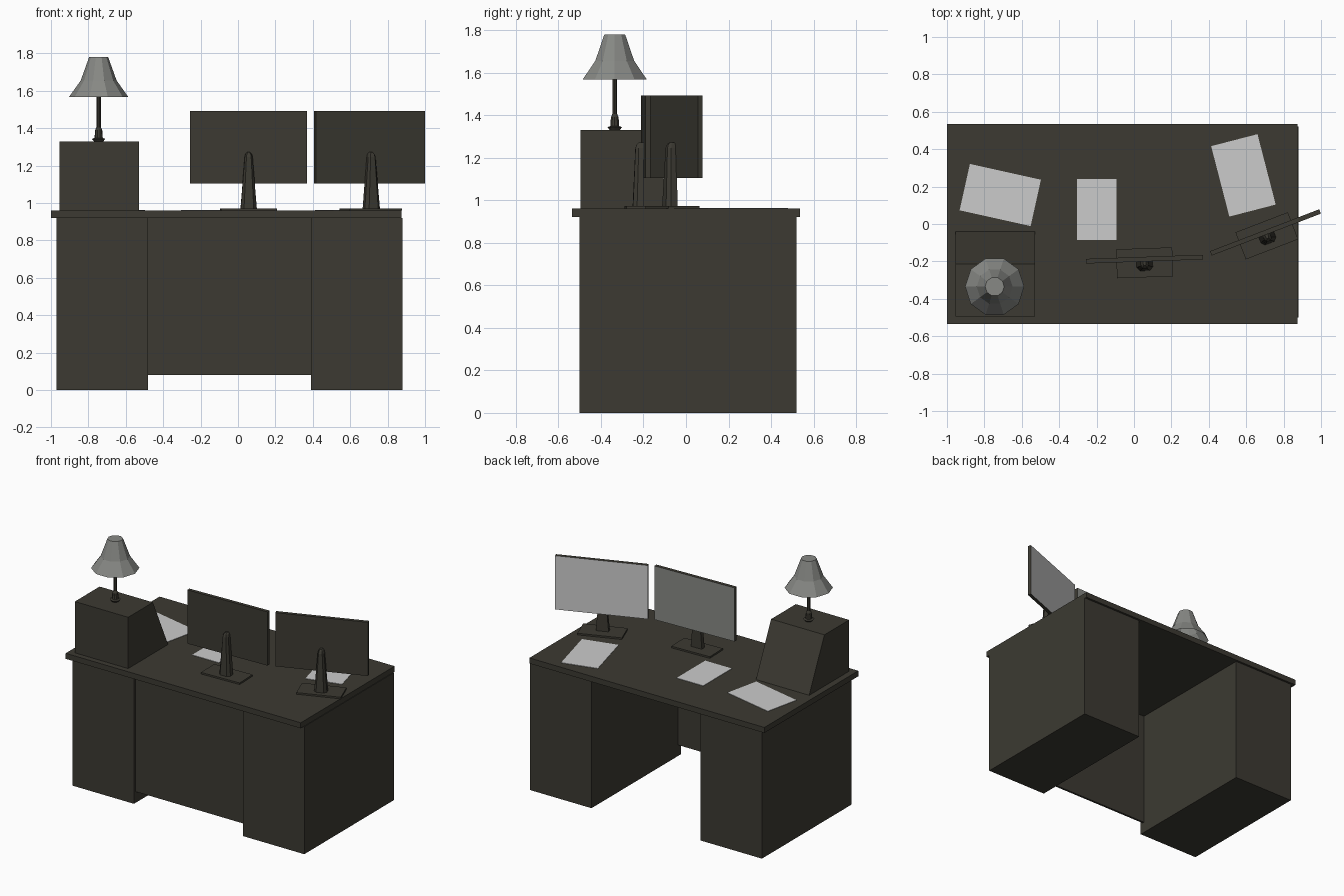
import bpy, bmesh, math
from mathutils import Matrix

if "Cube" in bpy.data.objects:
    bpy.data.objects.remove(bpy.data.objects["Cube"])


def material(name, rgb):
    m = bpy.data.materials.new(name)
    m.diffuse_color = (*rgb, 1)
    m.use_nodes = True
    m.node_tree.nodes["Principled BSDF"].inputs["Base Color"].default_value = m.diffuse_color
    return m


DARK = material("dark_brown", (0.045, 0.042, 0.032))
WHITE = material("paper_white", (0.60, 0.60, 0.60))
GREY = material("shade_grey", (0.245, 0.25, 0.235))


def loft(name, rings, mat, cap_bottom=True, place=None):
    """Skin a stack of equal-length point rings, each listed anticlockwise."""
    bm = bmesh.new()
    vs = [[bm.verts.new(p) for p in r] for r in rings]
    n = len(vs[0])
    for a, b in zip(vs, vs[1:]):
        for i in range(n):
            j = (i + 1) % n
            bm.faces.new((a[i], a[j], b[j], b[i]))
    if cap_bottom:
        bm.faces.new(vs[0][::-1])
    bm.faces.new(vs[-1])
    if place:
        bm.transform(place)
    me = bpy.data.meshes.new(name)
    bm.to_mesh(me)
    bm.free()
    me.materials.append(mat)
    ob = bpy.data.objects.new(name, me)
    bpy.context.collection.objects.link(ob)
    return ob


def rect(x0, x1, y0, y1, z):
    return [(x0, y0, z), (x1, y0, z), (x1, y1, z), (x0, y1, z)]


def box(name, x0, x1, y0, y1, z0, z1, mat=DARK, place=None):
    return loft(name, [rect(x0, x1, y0, y1, z0), rect(x0, x1, y0, y1, z1)], mat, place=place)


def lathe(name, profile, sides, cx, cy, mat, cap_bottom=True):
    rings = [[(cx + r * math.cos(2 * math.pi * i / sides),
               cy + r * math.sin(2 * math.pi * i / sides), z) for i in range(sides)]
             for r, z in profile]
    return loft(name, rings, mat, cap_bottom)


def at(x, y, angle):
    return Matrix.Translation((x, y, 0)) @ Matrix.Rotation(math.radians(angle), 4, 'Z')


# Desk
TOP = 0.96
box("desk_top", -1.0, 0.875, -0.535, 0.535, 0.92, TOP)
box("left_pedestal", -0.97, -0.48, -0.50, 0.52, 0, 0.92)
box("right_pedestal", 0.39, 0.879, -0.50, 0.52, 0, 0.92)
box("modesty_panel", -0.48, 0.39, -0.48, -0.465, 0.08, 0.92)

# Sloped cabinet in the corner
loft("sloped_cabinet", [rect(-0.955, -0.53, -0.495, -0.04, TOP),
                        rect(-0.955, -0.53, -0.495, -0.213, 1.33)], DARK)

# Table lamp
LX, LY = -0.745, -0.335
lathe("lamp_stand", [(0.025, 1.33), (0.036, 1.343), (0.022, 1.348), (0.019, 1.39),
                     (0.012, 1.405), (0.012, 1.60)], 10, LX, LY, DARK)
lathe("lamp_shade", [(0.158, 1.568), (0.096, 1.655), (0.051, 1.78)], 10, LX, LY, GREY,
      cap_bottom=False)


# Monitors: local +y is the viewing side
def monitor(name, x, y, angle, screen_mat):
    p = at(x, y, angle)
    case = box(name + "_case", -0.3125, 0.3125, -0.0125, 0.0125, 1.105, 1.492, place=p)
    case.data.materials.append(screen_mat)
    facing = p.to_3x3().col[1]
    for f in case.data.polygons:
        if f.normal.dot(facing) > 0.9:
            f.material_index = 1
    box(name + "_foot", -0.15, 0.15, -0.097, 0.058, TOP, 0.972, place=p)
    # tapered neck with a rounded tip: half width, rear depth, height
    rings = []
    for w, b, z in [(0.043, -0.062, 0.972), (0.021, -0.05, 1.245),
                    (0.017, -0.044, 1.262), (0.008, -0.034, 1.272)]:
        rings.append([(-w * 0.6, b, z), (w * 0.6, b, z), (w, b * 0.7, z),
                      (w, -0.01, z), (-w, -0.01, z), (-w, b * 0.7, z)])
    loft(name + "_neck", rings, DARK, place=p)


monitor("centre_monitor", 0.056, -0.188, 2, GREY)
monitor("side_monitor", 0.703, -0.045, 21, WHITE)

# Loose sheets of paper
for name, x, y, w, d, a in [("left_paper", -0.715, 0.155, 0.389, 0.254, -12.5),
                            ("middle_paper", -0.20, 0.078, 0.212, 0.326, 0),
                            ("right_paper", 0.585, 0.26, 0.256, 0.389, 14.5)]:
    box(name, -w / 2, w / 2, -d / 2, d / 2, TOP, TOP + 0.003, WHITE, at(x, y, a))
